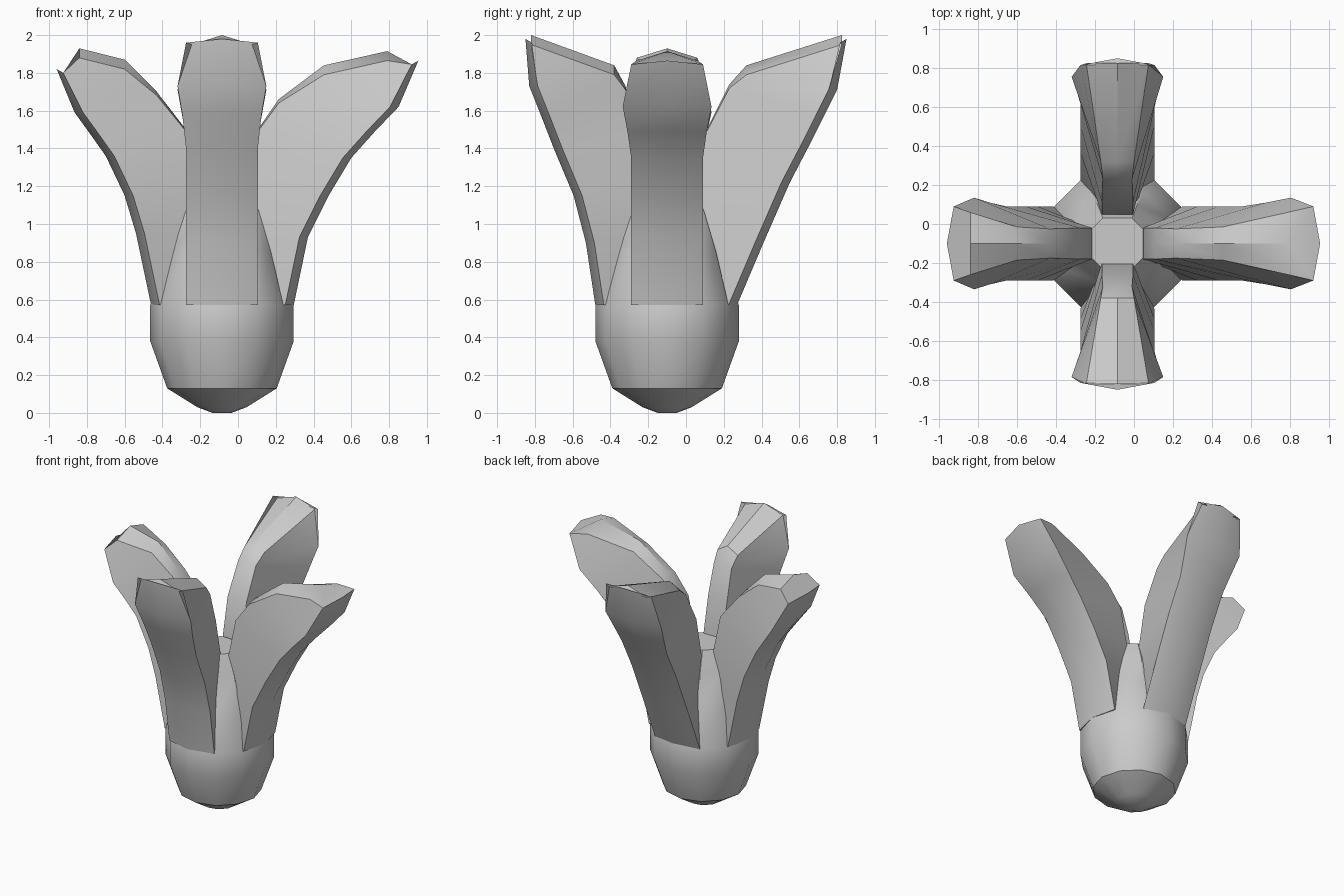
import bpy, bmesh, math
from mathutils import Matrix, Vector

if "Cube" in bpy.data.objects:
    bpy.data.objects.remove(bpy.data.objects["Cube"])

CENTRE = Vector((-0.085, -0.10, 0.0))


def loft(name, rings, matrix):
    """Skin a list of equal-length rings and cap both ends."""
    bm = bmesh.new()
    rows = [[bm.verts.new(matrix @ Vector(p)) for p in ring] for ring in rings]
    n = len(rows[0])
    for lo, hi in zip(rows, rows[1:]):
        for i in range(n):
            j = (i + 1) % n
            bm.faces.new((lo[i], lo[j], hi[j], hi[i]))
    bm.faces.new(rows[0][::-1])
    bm.faces.new(rows[-1])
    bmesh.ops.recalc_face_normals(bm, faces=bm.faces)
    mesh = bpy.data.meshes.new(name)
    bm.to_mesh(mesh)
    bm.free()
    obj = bpy.data.objects.new(name, mesh)
    bpy.context.collection.objects.link(obj)
    bpy.ops.object.select_all(action='DESELECT')
    obj.select_set(True)
    bpy.context.view_layer.objects.active = obj
    bpy.ops.object.shade_smooth_by_angle(angle=math.radians(35))
    return obj


def body_ring(z, a, b, c):
    """Twelve-sided ring: axis point a, corner points (b, +-c)."""
    ring = []
    for k in range(4):
        rot = Matrix.Rotation(k * math.pi / 2, 3, 'Z')
        ring += [rot @ Vector(p) for p in ((b, -c, z), (a, 0, z), (b, c, z))]
    return ring


# Rounded bulb, continuing up as the tapering web between the leaves
body = [(0, .05, .045, .025), (.03, .13, .115, .065), (.13, .29, .25, .145),
        (.38, .38, .325, .19), (.57, .38, .325, .19), (.85, .26, .26, .135),
        (1.07, .195, .195, .10), (1.22, .13, .13, .075)]
loft("bulb_body", [body_ring(*r) for r in body], Matrix.Translation(CENTRE))

# Shared leaf widths per station: outer half width, inner half width, inner crown
WIDTHS = [(.19, .08, 0), (.19, .08, 0), (.19, .08, 0), (.19, .08, .01),
          (.21, .075, .02), (.235, .085, .05), (.19, .16, .05)]


def leaf(name, angle, stations):
    """Stations hold outer (r, z) and inner (r, z) points of the leaf."""
    rings = []
    for k, ((ro, zo, ri, zi), (wo, wi, crown)) in enumerate(zip(stations, WIDTHS)):
        back, dz = (.045, 0) if k < 6 else (.035, -.02)
        rings.append([(ro, 0, zo), (ro - back, wo, zo + dz), (ri, wi, zi - crown),
                      (ri, 0, zi), (ri, -wi, zi - crown), (ro - back, -wo, zo + dz)])
    loft(name, rings, Matrix.Translation(CENTRE) @ Matrix.Rotation(math.radians(angle), 4, 'Z'))


# Four leaves, each with its own lean
leaf("right_leaf", 0, [
    (.38, .57, .13, .57), (.455, .93, .13, .95), (.565, 1.15, .13, 1.2),
    (.685, 1.35, .19, 1.5), (.81, 1.49, .30, 1.66), (.935, 1.62, .54, 1.84),
    (1.04, 1.865, .875, 1.915)])
leaf("back_leaf", 90, [
    (.37, .57, .15, .57), (.51, .90, .15, .95), (.65, 1.22, .15, 1.2),
    (.77, 1.45, .21, 1.5), (.83, 1.57, .33, 1.74), (.90, 1.71, .42, 1.84),
    (.95, 1.98, .925, 2.0)])
leaf("left_leaf", 180, [
    (.375, .57, .13, .57), (.455, .95, .13, .95), (.515, 1.15, .13, 1.2),
    (.615, 1.36, .19, 1.5), (.70, 1.48, .345, 1.70), (.78, 1.59, .515, 1.87),
    (.875, 1.82, .755, 1.93)])
leaf("front_leaf", 270, [
    (.38, .57, .10, .57), (.43, .90, .10, .95), (.495, 1.15, .10, 1.2),
    (.60, 1.40, .16, 1.5), (.67, 1.58, .22, 1.73), (.73, 1.73, .28, 1.84),
    (.75, 1.98, .72, 2.0)])
